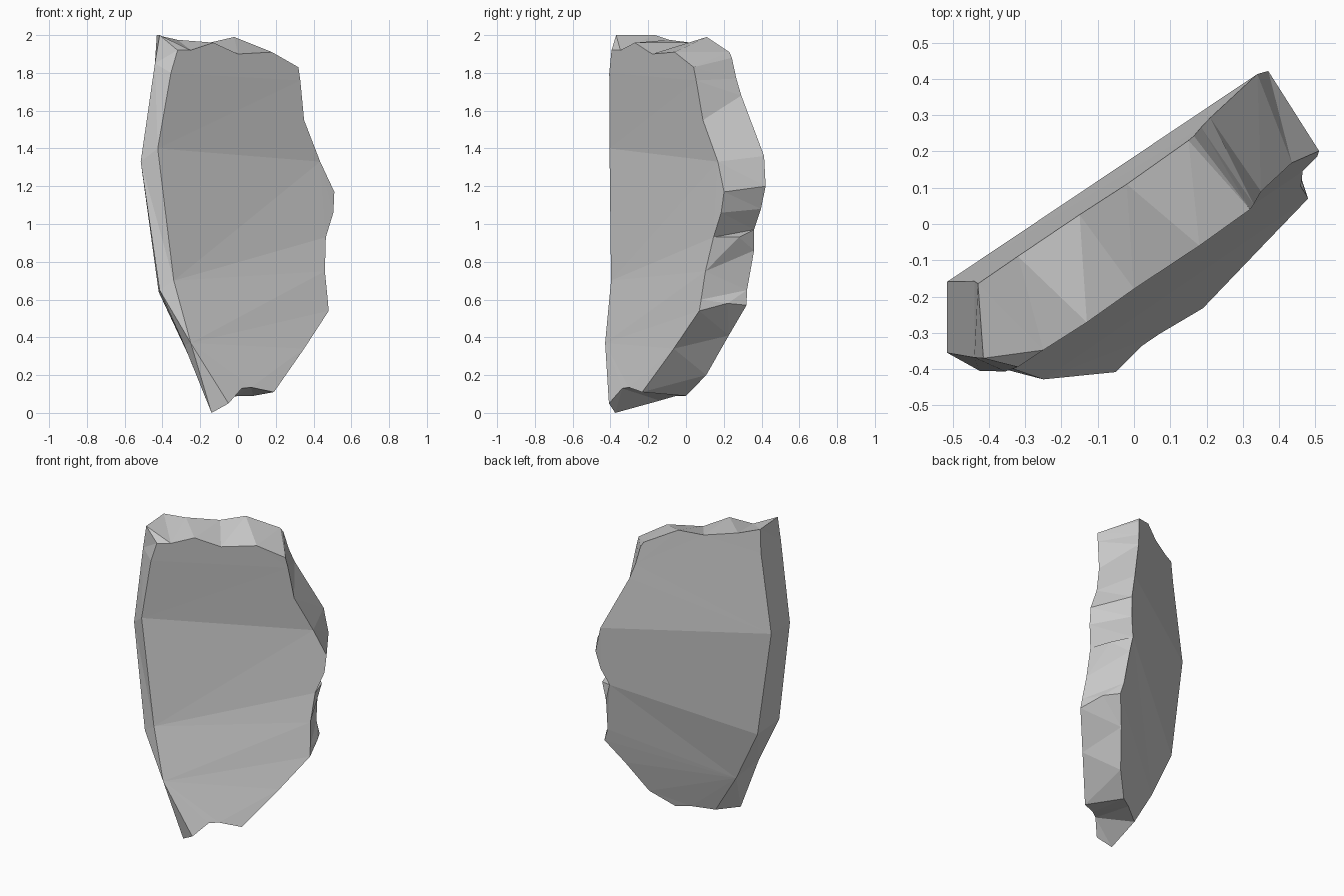
import bpy, bmesh

# Slab depth profile: (z at left, z at right, depth of the front surface)
LEVELS = [(0.0, 0.0, 0.325), (0.37, 0.54, 0.208), (0.7, 0.93, 0.137),
          (1.4, 1.33, 0.101), (1.81, 1.8, 0.142), (2.05, 2.05, 0.16)]
THICK = 0.258
NX, NY = 0.555, 0.832  # horizontal normal of the leaning slab


def depth(x, z):
    t = min(max((x + 0.42) / 0.88, 0), 1)
    lv = [(a + (b - a) * t, d) for a, b, d in LEVELS]
    for (z0, d0), (z1, d1) in zip(lv, lv[1:]):
        if z <= z1:
            return d0 + (d1 - d0) * (z - z0) / (z1 - z0)
    return lv[-1][1]


def on_slab(x, z, back):
    d = depth(x, z) - (THICK if back else 0)
    return (x, (NX * x - d) / NY, z)


# Broken outline, clockwise from top left: front x, z, back x, z
RIM = [(-.32, 1.92, -.43, 2.0), (-.25, 1.92, -.32, 1.975), (-.13, 1.96, -.15, 1.96),
       (0, 1.9, -.02, 1.99), (.18, 1.91, .15, 1.91), (.32, 1.83, .165, 1.88),
       (.33, 1.76, .185, 1.77), (.35, 1.55, .21, 1.68), (.435, 1.33, .34, 1.36),
       (.51, 1.17, .37, 1.2), (.505, 1.06, .35, 1.08), (.465, .93, .31, .97),
       (.46, .75, .335, .86), (.475, .6, .35, .65), (.48, .54, .375, .57),
       (.35, .34, .29, .41), (.19, .11, .195, .2), (.07, .135, .08, .09),
       (.02, .13, 0, .09), (-.05, .05, -.12, .065), (-.25, .37, -.265, .31),
       (-.34, .7, -.42, .64), (-.425, 1.4, -.515, 1.33), (-.355, 1.8, -.44, 1.85)]
# Extra ridge points partway through the thickness
MID = {0: (-.415, -.37, 2.0), 11: (.42, .28, .93), 14: (.43, .22, .58),
       19: (-.14, -.375, 0), 20: (-.285, -.36, .36), 21: (-.415, -.385, .65),
       22: (-.515, -.355, 1.33), 23: (-.44, -.368, 1.85)}
# Runs of rim points enclosing each flat band between creases
BANDS = [[23, *range(0, 7)], [6, 7, 8, 22, 23], [8, 9, 10, 11, 21, 22],
         [11, 12, 13, 14, 20, 21], list(range(14, 21))]

bm = bmesh.new()
cols = []
for i, (xf, zf, xb, zb) in enumerate(RIM):
    pts = [on_slab(xf, zf, False), on_slab(xb, zb, True)]
    if i in MID:
        pts.insert(1, MID[i])
    cols.append([bm.verts.new(p) for p in pts])

# Front and back surfaces
for band in BANDS:
    bm.faces.new([cols[i][0] for i in band])
    bm.faces.new([cols[i][-1] for i in reversed(band)])

# Broken edge all round
for a, b in zip(cols, cols[1:] + cols[:1]):
    if len(a) == len(b):
        for k in range(len(a) - 1):
            bm.faces.new([a[k], a[k + 1], b[k + 1], b[k]])
    else:
        bm.faces.new(a + b[::-1])

bmesh.ops.triangulate(bm, faces=bm.faces[:])
bmesh.ops.recalc_face_normals(bm, faces=bm.faces[:])
mesh = bpy.data.meshes.new("stone_shard")
bm.to_mesh(mesh)
bm.free()
bpy.context.collection.objects.link(bpy.data.objects.new("stone_shard", mesh))
